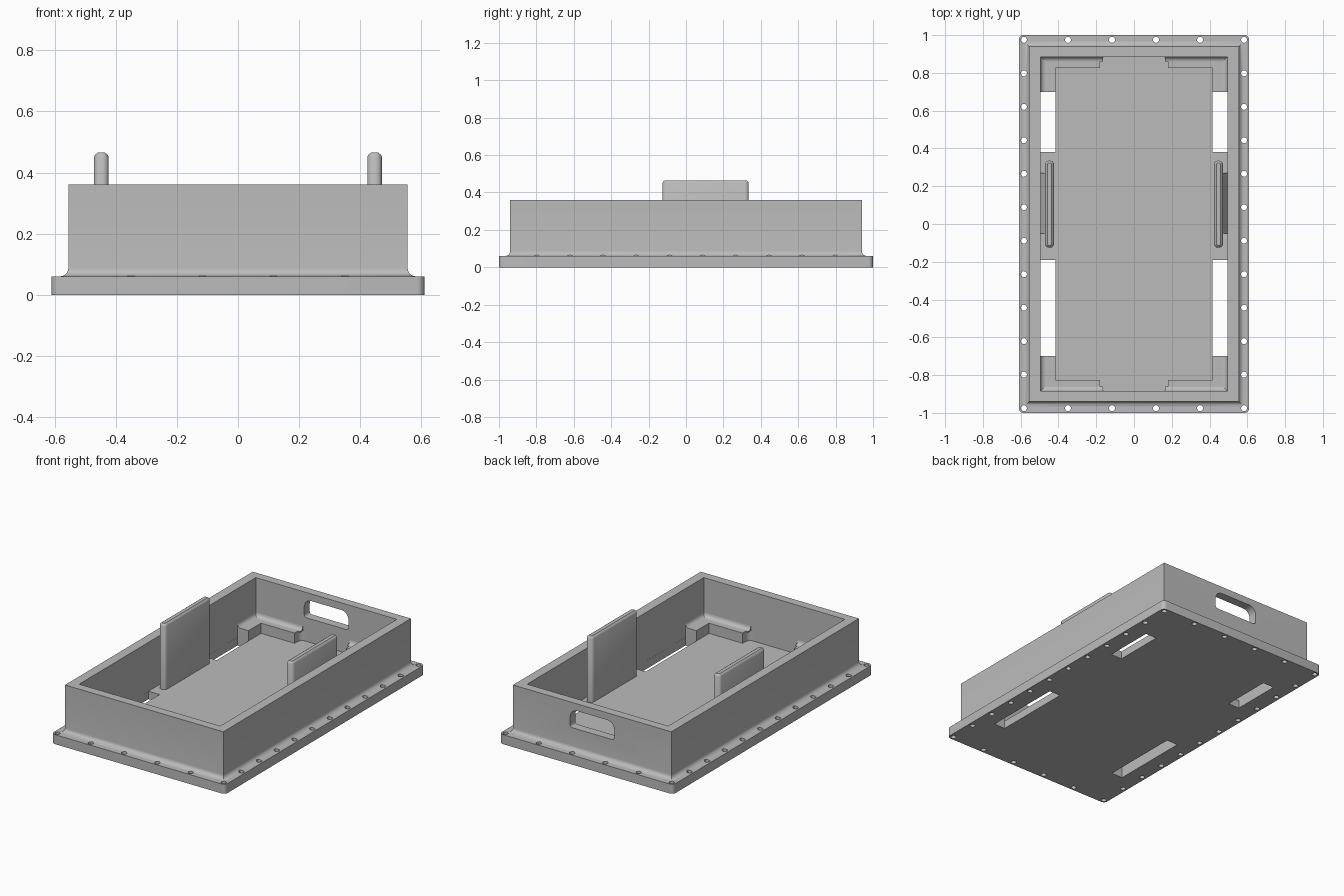
import bpy, bmesh, math
from mathutils import Matrix

if "Cube" in bpy.data.objects:
    bpy.data.objects.remove(bpy.data.objects["Cube"])

grey = bpy.data.materials.new("plain_grey")
grey.diffuse_color = (0.5, 0.5, 0.5, 1)
grey.use_nodes = True
grey.node_tree.nodes["Principled BSDF"].inputs["Base Color"].default_value = grey.diffuse_color

FLOOR, LEDGE, RIM = 0.05, 0.115, 0.36
OX, OY = 0.555, 0.94      # outer wall half sizes
IX, IY = 0.495, 0.885     # inner wall half sizes


def finish(name, bm):
    bmesh.ops.recalc_face_normals(bm, faces=bm.faces)
    me = bpy.data.meshes.new(name)
    bm.to_mesh(me)
    bm.free()
    me.materials.append(grey)
    ob = bpy.data.objects.new(name, me)
    bpy.context.collection.objects.link(ob)
    return ob


def arc(cx, cy, r, a0, a1, n=6):
    return [(cx + r * math.cos(math.radians(a0 + (a1 - a0) * i / n)),
             cy + r * math.sin(math.radians(a0 + (a1 - a0) * i / n))) for i in range(n + 1)]


def rounded(hx, hy, r):
    return (arc(hx - r, hy - r, r, 0, 90) + arc(r - hx, hy - r, r, 90, 180)
            + arc(r - hx, r - hy, r, 180, 270) + arc(hx - r, r - hy, r, 270, 360))


def loft(name, rings):
    """Closed solid through matching rings of 3D points."""
    bm = bmesh.new()
    loops = [[bm.verts.new(p) for p in ring] for ring in rings]
    n = len(loops[0])
    for lo, hi in zip(loops, loops[1:]):
        for i in range(n):
            bm.faces.new((lo[i], lo[(i + 1) % n], hi[(i + 1) % n], hi[i]))
    bm.faces.new(loops[0])
    bm.faces.new(loops[-1])
    return finish(name, bm)


def prism(name, pts, axis, a, b):
    """Extrude a 2D outline along x (yz outline), y (xz) or z (xy)."""
    place = {'x': lambda u, v, d: (d, u, v),
             'y': lambda u, v, d: (u, d, v),
             'z': lambda u, v, d: (u, v, d)}[axis]
    return loft(name, [[place(u, v, d) for u, v in pts] for d in (a, b)])


def box_pts(x0, x1, y0, y1):
    return [(x0, y0), (x1, y0), (x1, y1), (x0, y1)]


def combine(target, tool, op):
    m = target.modifiers.new(op, 'BOOLEAN')
    m.operation, m.solver, m.object = op, 'EXACT', tool
    bpy.context.view_layer.objects.active = target
    bpy.ops.object.modifier_apply(modifier=m.name)
    bpy.data.objects.remove(tool)


def smooth(ob):
    bpy.ops.object.select_all(action='DESELECT')
    ob.select_set(True)
    bpy.context.view_layer.objects.active = ob
    bpy.ops.object.shade_smooth_by_angle(angle=math.radians(32))


# Flange plate with rounded corners, joined to the filleted outer walls
tray = prism("tray_shell", rounded(0.61, 1.0, 0.025), 'z', 0, 0.06)
R = 0.028
profile = [(R, 0.03)] + [(R - R * math.sin(t), 0.06 + R - R * math.cos(t))
                         for t in [math.pi / 2 * i / 6 for i in range(7)]] + [(0, RIM)]
rings = [[(x, y, z) for x, y in box_pts(-OX - d, OX + d, -OY - d, OY + d)] for d, z in profile]
combine(tray, loft("walls", rings), 'UNION')

# Open cavity
combine(tray, prism("cavity", box_pts(-IX, IX, -IY, IY), 'z', FLOOR, 0.6), 'DIFFERENCE')

# Four slots through the floor
for s in (-1, 1):
    for y0, y1 in ((0.38, 0.70), (-0.70, -0.19)):
        pts = box_pts(s * 0.416, s * 0.4945, y0, y1)
        combine(tray, prism("slot", pts, 'z', -0.1, 0.08), 'DIFFERENCE')

# Hand hole in the back wall, rounder at the top
hand = (arc(0.105, 0.265, 0.05, 0, 90) + arc(-0.105, 0.265, 0.05, 90, 180)
        + arc(-0.14, 0.215, 0.015, 180, 270) + arc(0.14, 0.215, 0.015, 270, 360))
combine(tray, prism("hand_hole", hand, 'y', 0.8, 1.1), 'DIFFERENCE')

# Screw holes around the flange
spots = [(s * 0.583, -0.975 + 1.95 * i / 11) for i in range(12) for s in (-1, 1)]
spots += [(-0.583 + 1.166 * i / 5, s * 0.975) for i in range(1, 5) for s in (-1, 1)]
bm = bmesh.new()
for x, y in spots:
    bmesh.ops.create_cone(bm, cap_ends=True, segments=16, radius1=0.016, radius2=0.016,
                          depth=0.4, matrix=Matrix.Translation((x, y, 0.05)))
combine(tray, finish("screw_holes", bm), 'DIFFERENCE')
smooth(tray)

# Raised L-shaped corner ledges with fillets up to the walls
F = 0.026
outline = ([(0.416, 0.70), (IX + 0.01, 0.70), (IX + 0.01, IY + 0.01), (0.15, IY + 0.01)]
           + arc(0.15, IY - 0.03, 0.03, 90, 0) + [(0.18, 0.825), (0.416, 0.825)])
for sx in (-1, 1):
    for sy in (-1, 1):
        prism("corner_ledge", [(sx * x, sy * y) for x, y in outline], 'z', 0.03, LEDGE)

        def cove(wall, s):
            curve = arc(wall - F, LEDGE + F, F, -90, 0)
            return [(s * u, v) for u, v in curve + [(wall + 0.005, LEDGE + F),
                                                    (wall + 0.005, LEDGE - 0.005),
                                                    (wall - F, LEDGE - 0.005)]]
        smooth(prism("ledge_side_fillet", cove(IX, sx), 'y', sy * 0.70, sy * (IY + 0.003)))
        smooth(prism("ledge_end_fillet", cove(IY, sy), 'x', sx * 0.165, sx * (IX + 0.003)))

# Upright side plates with rounded ends and eased tops, plus sloped braces behind
for s in (-1, 1):
    levels = [(0, 0.04), (0, 0.452), (0.004, 0.459), (0.012, 0.465)]
    rings = [[(s * 0.447 + x, 0.105 + y, z)
              for x, y in rounded(0.0235 - d, 0.23 - d, 0.02 - d)] for d, z in levels]
    smooth(loft("side_plate", rings))
    wedge = [(s * 0.455, 0.04), (s * IX, 0.04), (s * IX, 0.055), (s * 0.455, 0.12)]
    prism("plate_brace", wedge, 'y', -0.05, 0.27)
